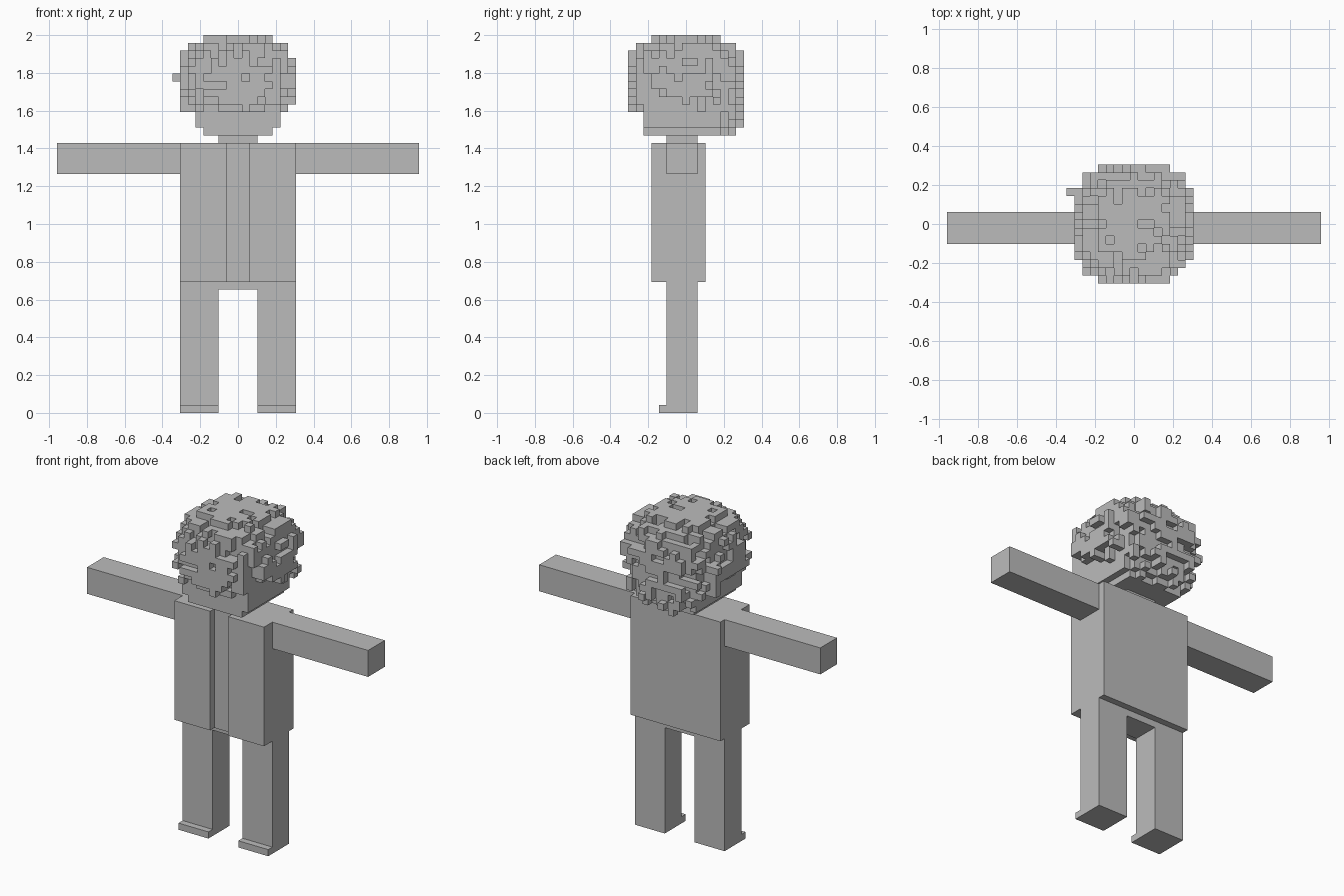
import bpy, bmesh, random
from mathutils import Vector

if "Cube" in bpy.data.objects:
    bpy.data.objects.remove(bpy.data.objects["Cube"])

random.seed(7)
V = 2 / 49  # edge length of one voxel

grey = bpy.data.materials.new("light_grey")
grey.diffuse_color = (0.5, 0.5, 0.5, 1)
grey.use_nodes = True
grey.node_tree.nodes["Principled BSDF"].inputs["Base Color"].default_value = grey.diffuse_color


def make_object(name, bm):
    mesh = bpy.data.meshes.new(name)
    bm.to_mesh(mesh)
    bm.free()
    mesh.materials.append(grey)
    obj = bpy.data.objects.new(name, mesh)
    bpy.context.collection.objects.link(obj)
    return obj


def box(name, x, y, z):
    """Box from (low, high) ranges given in voxels."""
    bm = bmesh.new()
    bmesh.ops.create_cube(bm, size=1)
    for v in bm.verts:
        v.co = [(r[0] + (c + 0.5) * (r[1] - r[0])) * V for c, r in zip(v.co, (x, y, z))]
    return make_object(name, bm)


# Limbs, feet and jacket panels on both sides
for side, s in (("left", -1), ("right", 1)):
    def span(a, b):
        return tuple(sorted((s * a, s * b)))
    box(side + "_leg", span(2.5, 7.5), (-2.5, 1.5), (0, 16))
    box(side + "_foot", span(2.5, 7.5), (-3.5, -2.5), (0, 1))
    box(side + "_arm", span(7.5, 23.5), (-2.5, 1.5), (31, 35))
    box(side + "_jacket_front", span(1.5, 7.5), (-4.5, -3.5), (17, 35))

# Trunk, neck and head
box("hips", (-7.5, 7.5), (-2.5, 1.5), (16, 17))
box("torso", (-7.5, 7.5), (-3.5, 2.5), (17, 35))
box("neck", (-2.5, 2.5), (-2.5, 1.5), (35, 36))
box("jaw", (-4.5, 4.5), (-5.5, 4.5), (36, 37))
box("head", (-5.5, 5.5), (-5.5, 4.5), (37, 46))

# Curly hair: a rounded voxel cap with random tufts growing outwards
DIRS = [(1, 0, 0), (-1, 0, 0), (0, 1, 0), (0, -1, 0), (0, 0, 1), (0, 0, -1)]


def inside(p, scale):
    x, y, z = p
    r = abs(x / 7.7) ** 3 + abs(y / 7.7) ** 3 + abs((z - 41.5) / 7.2) ** 3
    return r <= scale ** 3


def above_hairline(p):
    x, y, z = p
    line = 40 if y < -5 else 36 if y > 4 else 41 - 0.3 * (y + 2)
    return z + random.choice((-1, 0, 0, 1)) >= line


def in_head(p):
    x, y, z = p
    return -5 <= y <= 4 and (abs(x) <= 5 and 37 <= z <= 45 or abs(x) <= 4 and z == 36)


cells = [(x, y, z) for x in range(-8, 9) for y in range(-7, 8) for z in range(36, 49)]
skull = {p for p in cells if in_head(p)}
hair = {p for p in cells if p not in skull and inside(p, 0.84) and above_hairline(p)}
for chance in (0.5, 0.42, 0.25):
    filled = skull | hair
    for p in cells:
        touching = any((p[0] + d[0], p[1] + d[1], p[2] + d[2]) in filled for d in DIRS)
        if p in filled or not touching or not inside(p, 1) or not above_hairline(p):
            continue
        thin = 0.45 if p[1] > 4 and p[2] < 43 else 1  # sparser at the lower back
        if random.random() < chance * thin:
            hair.add(p)
# A few stray curls at the sides, front and back
hair |= {(-7, 4, 43), (-8, 4, 43), (-2, 6, 44), (-2, 7, 44), (2, 6, 44), (2, 7, 44),
         (7, -1, 42), (7, -1, 41), (1, 1, 48), (0, 1, 48), (-2, -2, 48), (3, 3, 48)}

filled = skull | hair
bm = bmesh.new()
for p in hair:
    centre = Vector((p[0], p[1], p[2] + 0.5))
    for d in DIRS:
        if tuple(a + b for a, b in zip(p, d)) in filled:
            continue
        n = Vector(d)
        u = Vector((d[1], d[2], d[0]))
        w = n.cross(u)
        corners = [centre + (n + u * a + w * b) / 2
                   for a, b in ((-1, -1), (1, -1), (1, 1), (-1, 1))]
        bm.faces.new([bm.verts.new(c * V) for c in corners])
bmesh.ops.remove_doubles(bm, verts=bm.verts, dist=V / 100)
make_object("hair", bm)
